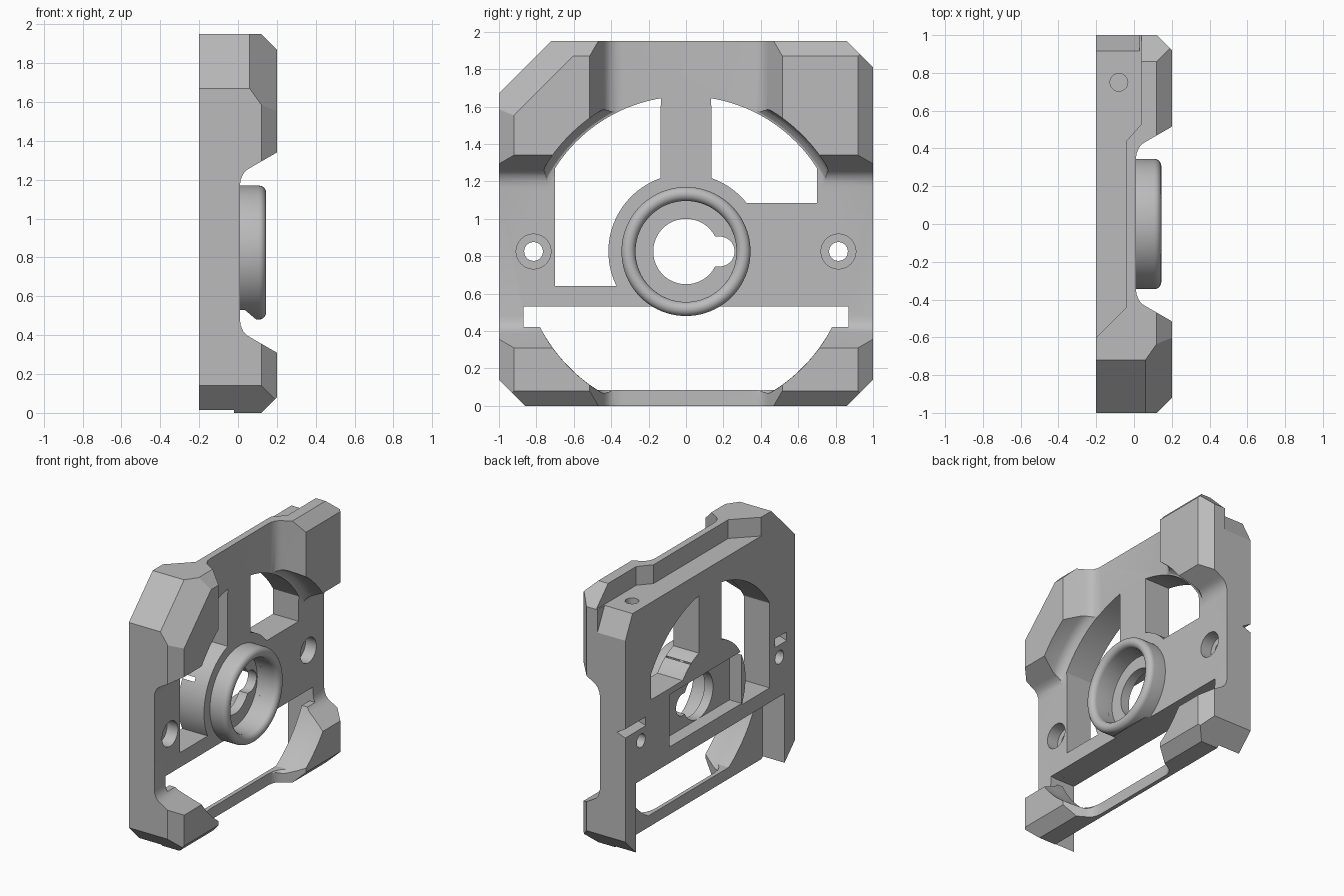
import bpy, bmesh
from math import sin, cos, pi, radians
from mathutils import Vector

if "Cube" in bpy.data.objects:
    bpy.data.objects.remove(bpy.data.objects["Cube"])

CZ = 0.825      # height of the central axis
BACK = -0.2     # flat rear face
FLOOR = 0.01    # front of the thin plate

grey = bpy.data.materials.new("plain grey")
grey.use_nodes = True
grey.diffuse_color = (0.5, 0.5, 0.5, 1)
grey.node_tree.nodes["Principled BSDF"].inputs["Base Color"].default_value = (0.5, 0.5, 0.5, 1)


def make(name, bm):
    bmesh.ops.recalc_face_normals(bm, faces=bm.faces)
    mesh = bpy.data.meshes.new(name)
    bm.to_mesh(mesh)
    bm.free()
    mesh.materials.append(grey)
    obj = bpy.data.objects.new(name, mesh)
    bpy.context.collection.objects.link(obj)
    return obj


def prism(pts, axis, lo, hi):
    """Extrude a flat outline along one axis."""
    place = {"x": lambda p, t: (t, p[0], p[1]),
             "y": lambda p, t: (p[0], t, p[1]),
             "z": lambda p, t: (p[0], p[1], t)}[axis]
    bm = bmesh.new()
    rings = [[bm.verts.new(place(p, t)) for p in pts] for t in (lo, hi)]
    for r in rings:
        bm.faces.new(r)
    n = len(pts)
    for i in range(n):
        j = (i + 1) % n
        bm.faces.new((rings[0][i], rings[0][j], rings[1][j], rings[1][i]))
    return make("cutter", bm)


def box(x0, x1, y0, y1, z0, z1):
    return prism([(y0, z0), (y1, z0), (y1, z1), (y0, z1)], "x", x0, x1)


def arc(r, a0, a1, y=0, n=24):
    return [(y + r * cos(radians(a0 + (a1 - a0) * i / n)),
             CZ + r * sin(radians(a0 + (a1 - a0) * i / n))) for i in range(n + 1)]


def disc(r, x0, x1, y=0):
    return prism(arc(r, 0, 360, y, 64)[:-1], "x", x0, x1)


def lathe(name, profile, n=96):
    """Spin a closed (x, radius) profile around the central axis."""
    bm = bmesh.new()
    rows = [[bm.verts.new((x, r * cos(2 * pi * i / n), CZ + r * sin(2 * pi * i / n)))
             for x, r in profile] for i in range(n)]
    m = len(profile)
    for i in range(n):
        a, b = rows[i], rows[(i + 1) % n]
        for j in range(m):
            k = (j + 1) % m
            bm.faces.new((a[j], a[k], b[k], b[j]))
    return make(name, bm)


def cut(obj, cutter):
    mod = obj.modifiers.new("cut", "BOOLEAN")
    mod.operation = "DIFFERENCE"
    mod.solver = "EXACT"
    mod.object = cutter
    bpy.context.view_layer.objects.active = obj
    bpy.ops.object.modifier_apply(modifier=mod.name)
    bpy.data.objects.remove(cutter)


# Solid block with trimmed corners and chamfered front edges
bm = bmesh.new()
bmesh.ops.create_cube(bm, size=1)
for v in bm.verts:
    v.co = Vector((v.co.x * 0.4, v.co.y * 2, (v.co.z + 0.5) * 1.95))
d = 0.7071
for co, no in [((0, -1, 1.67), (0, -1, 1)), ((0, 1, 1.81), (0, 1, 1)),
               ((0, -1, 0.14), (0, -1, -1)), ((0, 1, 0.14), (0, 1, -1)),
               ((0.12, 1, 0), (1, 1, 0)), ((0.12, -1, 0), (1, -1, 0)),
               ((0.12, 0, 1.95), (1, 0, 1)), ((0.12, 0, 0), (1, 0, -1)),
               ((0.06, -1, 1.67), (1, -d, d))]:
    geom = bm.verts[:] + bm.edges[:] + bm.faces[:]
    bmesh.ops.bisect_plane(bm, geom=geom, plane_co=co, plane_no=Vector(no).normalized(),
                           clear_outer=True, dist=1e-5)
    bmesh.ops.holes_fill(bm, edges=[e for e in bm.edges if e.is_boundary], sides=0)
frame = make("frame_plate", bm)

# Flared cross-shaped grooves that leave four raised corners
half = [(FLOOR, 0.345), (0.014, 0.375), (0.027, 0.405), (0.045, 0.425), (0.07, 0.44),
        (0.2, 0.515), (0.3, 0.573)]
groove = half + [(x, -h) for x, h in reversed(half)]
cut(frame, prism(groove, "z", -0.5, 2.5))
cut(frame, prism([(x, h + CZ) for x, h in groove], "y", -1.5, 1.5))

# Round recess with a filleted foot
cut(frame, lathe("cutter", [(FLOOR, 0.0005), (FLOOR, 0.815), (0.017, 0.84), (0.035, 0.86),
                            (0.06, 0.875), (0.09, 0.88), (0.3, 0.88), (0.3, 0.0005)]))

# Two upper windows, bounded by the rim arc and the hub arc
cut(frame, prism(arc(0.83, 147.5, 99.36) + arc(0.415, 109, 206.5) + [(-0.7, 0.64)],
                 "x", -0.5, 0.5))
cut(frame, prism(arc(0.83, 80.64, 32.5) + [(0.7, 1.085)] + arc(0.415, 38.8, 71),
                 "x", -0.5, 0.5))

# Lower opening, cross slot and the rear clearance behind the bottom bar
cut(frame, prism(arc(0.879, 199.6, 237.3) + arc(0.879, 302.7, 340.4), "x", -0.5, 0.5))
cut(frame, box(-0.5, 0.5, -0.87, 0.87, 0.42, 0.53))
cut(frame, box(-0.5, -0.02, -0.875, 0.875, -0.5, 0.53))

# Stepped ledge along the rear of the top edge, with a sloped end
cut(frame, prism([(-0.5, -0.9), (BACK, -0.6), (-0.04, -0.44), (-0.04, 0.44),
                  (0.04, 0.53), (0.04, 1.5), (-0.5, 1.5)], "z", 1.81, 2.5))
cut(frame, prism([(0.915, 1.82), (0.915, 1.81), (1.0, 1.64), (1.1, 1.44), (1.1, 1.82)],
                 "x", -0.5, 0.03))
hole = [(-0.08 + 0.047 * cos(i * pi / 12), 0.75 + 0.047 * sin(i * pi / 12)) for i in range(24)]
cut(frame, prism(hole, "z", 1.68, 2.0))

# Hub: rear pocket, front counterbore and keyed bore
cut(frame, box(-0.5, -0.1, -0.37, 0.48, 0.65, 1.04))
cut(frame, disc(0.27, -0.03, 0.3))
cut(frame, disc(0.175, -0.5, 0.3))
cut(frame, prism(arc(0.08, -90, 90, 0.18) + [(0.1, CZ + 0.08), (0.1, CZ - 0.08)],
                 "x", -0.5, 0.3))

# Side screw holes with counterbores and rear notches
for s in (-1, 1):
    cut(frame, disc(0.05, -0.5, 0.3, s * 0.815))
    cut(frame, disc(0.093, -0.08, 0.1, s * 0.815))
    ends = sorted((s * 0.76, s * (1.2 if s > 0 else 0.9)))
    cut(frame, prism([(-0.3, 1.04), (-0.13, 0.94), (-0.3, 0.88)], "y", *ends))

# Raised collar with a rounded lip, trimmed underneath above the slot
lip = [(0.107 + 0.0375 * sin(a * pi / 10), 0.3075 + 0.0375 * cos(a * pi / 10))
       for a in range(11)]
collar = lathe("hub_collar", [(0.0, 0.345)] + lip + [(0.0, 0.27)])
cut(collar, prism([(-0.05, 0.53), (0.035, 0.53), (0.1, 0.475), (0.1, 0.4), (-0.05, 0.4)],
                  "y", -0.5, 0.5))

# Smooth curved walls, crisp edges
for obj in (frame, collar):
    bpy.ops.object.select_all(action="DESELECT")
    obj.select_set(True)
    bpy.context.view_layer.objects.active = obj
    bpy.ops.object.shade_smooth_by_angle(angle=radians(25))
